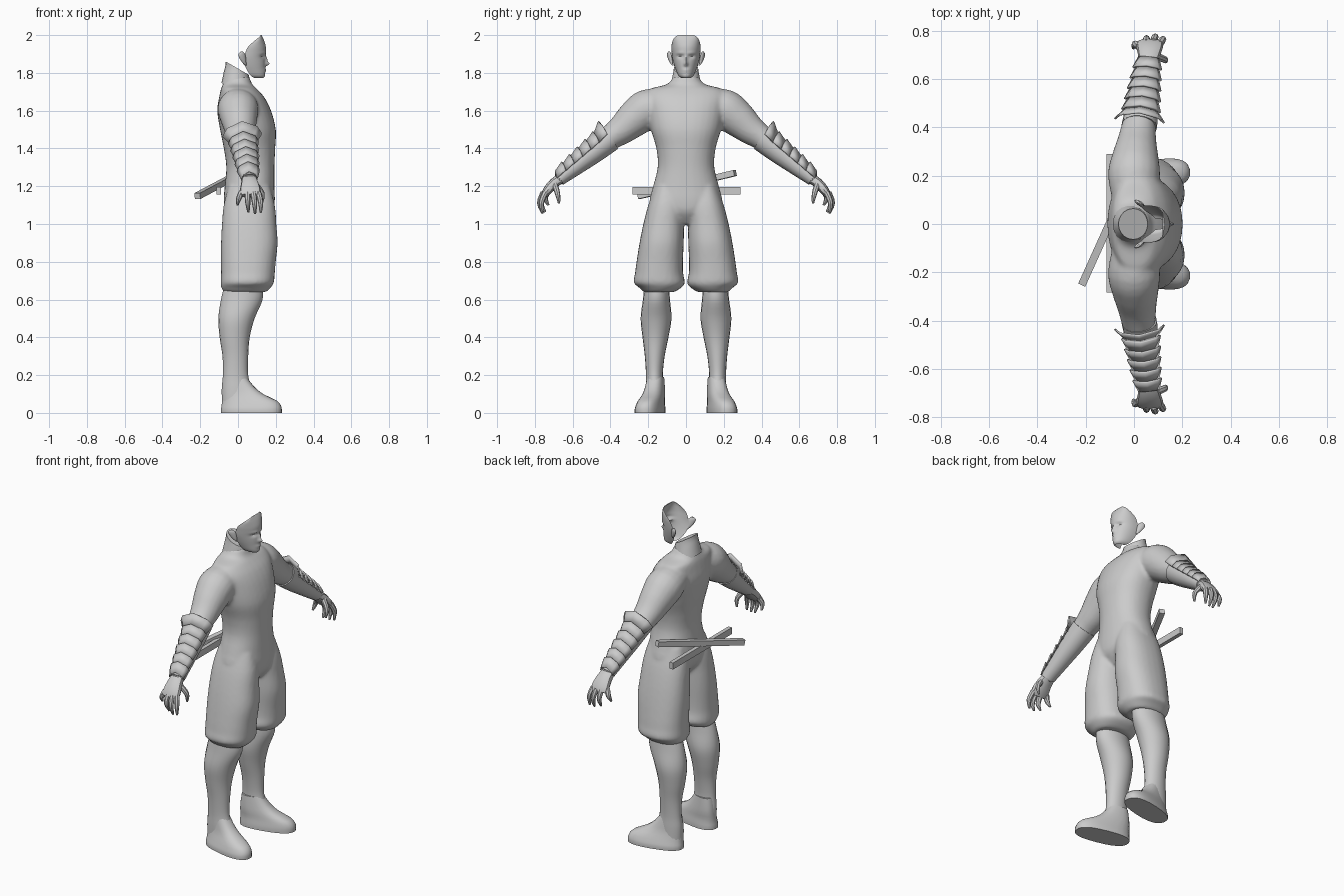
import bpy, bmesh, math
from mathutils import Vector

if "Cube" in bpy.data.objects:
    bpy.data.objects.remove(bpy.data.objects["Cube"])

grey = bpy.data.materials.new("plain_grey")
grey.diffuse_color = (0.6, 0.6, 0.6, 1)
grey.use_nodes = True
grey.node_tree.nodes["Principled BSDF"].inputs["Base Color"].default_value = grey.diffuse_color


def smooth_rows(rows, steps):
    """Catmull-Rom interpolation through rows of numbers."""
    rows = [tuple(r) for r in rows]
    ext = [rows[0]] + rows + [rows[-1]]
    out = []
    for i in range(len(rows) - 1):
        a, b, c, d = ext[i:i + 4]
        for k in range(steps):
            t = k / steps
            out.append([0.5 * (2*q + (r-p)*t + (2*p-5*q+4*r-s)*t*t + (3*q-p-3*r+s)*t**3)
                        for p, q, r, s in zip(a, b, c, d)])
    out.append(list(rows[-1]))
    return out


def loft(bm, rows, axis=None, side=1, n=20, steps=4, power=2.0, yaw=0.0):
    """Skin elliptical rings (x, y, z, radius_u, radius_v); rings follow the path unless axis is set."""
    rows = smooth_rows(rows, steps)
    pts = [Vector(r[:3]) for r in rows]
    rings = []
    for i, r in enumerate(rows):
        d = Vector(axis) if axis else pts[min(i + 1, len(pts) - 1)] - pts[max(i - 1, 0)]
        d.normalize()
        ref = Vector((math.cos(yaw), math.sin(yaw), 0))
        u = (ref - d * ref.dot(d)).normalized()
        v = d.cross(u)
        ring = []
        for k in range(n):
            c, s = math.cos(2*math.pi*k/n), math.sin(2*math.pi*k/n)
            p = pts[i] + u*r[3]*math.copysign(abs(c)**(2/power), c) + v*r[4]*math.copysign(abs(s)**(2/power), s)
            ring.append(bm.verts.new((p.x, p.y * side, p.z)))
        rings.append(ring)
    for a, b in zip(rings, rings[1:]):
        for k in range(n):
            bm.faces.new((a[k], a[(k+1) % n], b[(k+1) % n], b[k]))
    bm.faces.new(rings[0])
    bm.faces.new(rings[-1])


def finish(bm, name, angle=40):
    bmesh.ops.recalc_face_normals(bm, faces=bm.faces)
    me = bpy.data.meshes.new(name)
    bm.to_mesh(me)
    bm.free()
    me.materials.append(grey)
    ob = bpy.data.objects.new(name, me)
    bpy.context.collection.objects.link(ob)
    bpy.ops.object.select_all(action='DESELECT')
    ob.select_set(True)
    bpy.context.view_layer.objects.active = ob
    if angle:
        bpy.ops.object.shade_smooth_by_angle(angle=math.radians(angle))
    return ob


def spans(rows):
    """Rows of (z, x_min, x_max, y_min, y_max) to ring rows."""
    return [((a+b)/2, (c+d)/2, z, (b-a)/2, (d-c)/2) for z, a, b, c, d in rows]


UP = (0, 0, 1)

# Suit: torso, upper arms and baggy trousers fused together
bm = bmesh.new()
torso = [(1.78, -.065, .06, .068), (1.74, -.08, .075, .10), (1.715, -.09, .10, .19), (1.67, -.10, .14, .215),
         (1.60, -.11, .175, .205), (1.50, -.095, .20, .186), (1.40, -.075, .197, .157), (1.30, -.062, .193, .15),
         (1.20, -.07, .193, .174), (1.12, -.076, .195, .19), (1.06, -.06, .185, .14), (1.0, -.01, .14, .05)]
loft(bm, spans([(z, a, b, -w, w) for z, a, b, w in torso]), UP, n=32, power=2.2)
arm = [(0, .10, 1.635, .09, .08), (0, .20, 1.61, .108, .105), (.005, .27, 1.56, .098, .098),
       (.012, .34, 1.50, .082, .08), (.02, .41, 1.45, .07, .065), (.035, .50, 1.375, .062, .06),
       (.048, .58, 1.31, .052, .048), (.06, .68, 1.23, .042, .03)]
trousers = spans([(1.20, -.05, .17, .03, .165), (1.10, -.076, .195, .008, .20), (1.0, -.085, .203, .01, .226),
                  (.9, -.09, .21, .012, .246), (.8, -.09, .20, .016, .262), (.74, -.09, .195, .015, .27),
                  (.69, -.092, .19, .006, .277), (.665, -.09, .175, .022, .25), (.64, -.075, .15, .06, .225)])
for s in (1, -1):
    loft(bm, arm, side=s)
    loft(bm, trousers, UP, side=s, n=28, power=2.3)
suit = finish(bm, "suit", None)
remesh = suit.modifiers.new("fuse", 'REMESH')
remesh.mode = 'VOXEL'
remesh.voxel_size = 0.01
remesh.use_smooth_shade = True
relax = suit.modifiers.new("relax", 'SMOOTH')
relax.factor, relax.iterations = 0.5, 6

# Lower legs and shoes
bm = bmesh.new()
calf = spans([(.68, -.07, .13, .09, .22), (.6, -.09, .13, .085, .228), (.5, -.104, .088, .077, .24),
              (.4, -.097, .062, .093, .23), (.3, -.082, .054, .113, .218), (.2, -.08, .054, .123, .212),
              (.13, -.086, .07, .118, .214), (.05, -.085, .07, .115, .215)])
shoe = [(-.013, .16, .19, .06, .042), (.002, .164, .14, .083, .048), (.025, .17, .10, .11, .053),
        (.06, .183, .065, .148, .06), (.07, .188, .04, .16, .066), (.071, .19, .02, .164, .07),
        (.071, .19, 0, .164, .07)]
for s in (1, -1):
    loft(bm, calf, UP, side=s)
    loft(bm, shoe, UP, side=s, n=24, power=2.5, yaw=.22, steps=2)
finish(bm, "lower_legs_and_shoes", 50)

# Hands: palm, four curled fingers and thumb
bm = bmesh.new()
palm = [(.058, .665, 1.24, .038, .026), (.062, .70, 1.215, .046, .027), (.065, .735, 1.175, .056, .024),
        (.065, .752, 1.15, .052, .017)]
fingers = [((.02, .735, 1.17), (.004, .745, 1.135), (-.003, .728, 1.10)),
           ((.05, .75, 1.165), (.052, .768, 1.115), (.055, .745, 1.063)),
           ((.08, .755, 1.165), (.088, .775, 1.11), (.09, .758, 1.055)),
           ((.107, .745, 1.165), (.12, .765, 1.115), (.12, .762, 1.06)),
           ((.092, .695, 1.21), (.128, .68, 1.16), (.125, .672, 1.11))]
for s in (1, -1):
    loft(bm, palm, side=s, n=12, power=2.5, steps=2)
    for f in fingers:
        loft(bm, [(*p, r, r) for p, r in zip(f, (.016, .014, .006))], side=s, n=8, steps=3)
finish(bm, "hands")

# Bracers: sleeve with overlapping chevron plates
A, B = Vector((.022, .405, 1.452)), Vector((.06, .672, 1.237))
D = (B - A).normalized()
U = (Vector((1, 0, 0)) - D * D.x).normalized()
N = U.cross(D)
N = N if N.z > 0 else -N
bm = bmesh.new()
for s in (1, -1):
    loft(bm, [(*A, .074, .07), (*A.lerp(B, .35), .065, .062), (*B, .044, .036)], D, s, n=16, steps=2)
finish(bm, "bracer_sleeves")
bm = bmesh.new()
count = 6
for s in (1, -1):
    for i in range(count):
        edges = []
        for end in (0, 1):
            t = (i + end * 1.05) / count
            r = .073 - .032 * t + (.003 if end else (.034 if i == 0 else .015))
            row = []
            for a in (-75, -48, 0, 48, 75):
                c, q = math.cos(math.radians(a)), math.sin(math.radians(a))
                p = A.lerp(B, t) - D * (.025 * c - .012) + (U * q + N * c) * r
                row.append(bm.verts.new((p.x, p.y * s, p.z)))
            edges.append(row)
        for k in range(4):
            quad = (edges[0][k], edges[0][k+1], edges[1][k+1], edges[1][k])
            bm.faces.new(quad if s > 0 else quad[::-1])
plates = finish(bm, "bracer_plates", 25)
thick = plates.modifiers.new("thickness", 'SOLIDIFY')
thick.thickness, thick.offset = 0.008, 0

# Neck with high slanted back collar
bm = bmesh.new()
loft(bm, [(-.005, 0, 1.70, .095, .09), (-.004, 0, 1.76, .083, .076), (-.002, 0, 1.80, .075, .068),
          (-.004, 0, 1.825, .07, .064)], (.5, 0, .87), n=20)
finish(bm, "neck_collar")

# Face: open-backed shell with sculpted nose, eye sockets and lips
face = [(1.772, .132, .09, .022), (1.785, .143, .068, .04), (1.82, .143, .045, .056), (1.85, .144, .034, .066),
        (1.88, .143, .032, .073), (1.91, .147, .04, .076), (1.94, .147, .055, .077), (1.97, .139, .088, .071),
        (1.99, .13, .112, .058), (2.0, .124, .119, .042)]


def bump(y, z, y0, z0, sy, sz):
    return math.exp(-((abs(y) - y0) / sy) ** 2 - ((z - z0) / sz) ** 2)


bm = bmesh.new()
grid = []
for z, xf, xb, w in smooth_rows(face, 4):
    row = []
    for k in range(33):
        a = math.pi * (k / 32 - .5)
        y = w * math.sin(a)
        x = xb + (xf - xb) * max(math.cos(a), 0) ** .85
        x += .022 * bump(y, z, 0, 1.848, .009, .011) + .012 * bump(y, z, 0, 1.872, .007, .018)
        x += -.012 * bump(y, z, .03, 1.888, .016, .009) + .005 * bump(y, z, .03, 1.905, .02, .006)
        x += .007 * bump(y, z, 0, 1.815, .02, .007)
        row.append(bm.verts.new((x, y, z)))
    grid.append(row)
for a, b in zip(grid, grid[1:]):
    for k in range(32):
        bm.faces.new((a[k], a[k+1], b[k+1], b[k]))
bm.faces.new(grid[-1])
finish(bm, "face", 60)

# Ears
bm = bmesh.new()
for s in (1, -1):
    loft(bm, [(.04, .071, 1.84, .004, .004), (.033, .077, 1.855, .012, .008), (.024, .085, 1.88, .02, .009),
              (.02, .089, 1.90, .02, .008), (.02, .09, 1.912, .006, .004)], UP, s, n=10, yaw=-.5, steps=3)
finish(bm, "ears")


# Two sheathed blades worn across the lower back
def blade(name, a, b, w, h):
    a, b = Vector(a), Vector(b)
    bm = bmesh.new()
    bmesh.ops.create_cube(bm, size=1)
    bmesh.ops.scale(bm, verts=bm.verts, vec=(w, (b - a).length, h))
    ob = finish(bm, name, None)
    ob.location = (a + b) / 2
    ob.rotation_euler = (b - a).to_track_quat('Y', 'Z').to_euler()


blade("straight_blade", (-.102, -.283, 1.176), (-.102, .289, 1.176), .024, .04)
blade("slanted_blade", (-.215, -.25, 1.148), (.015, .26, 1.27), .032, .032)
